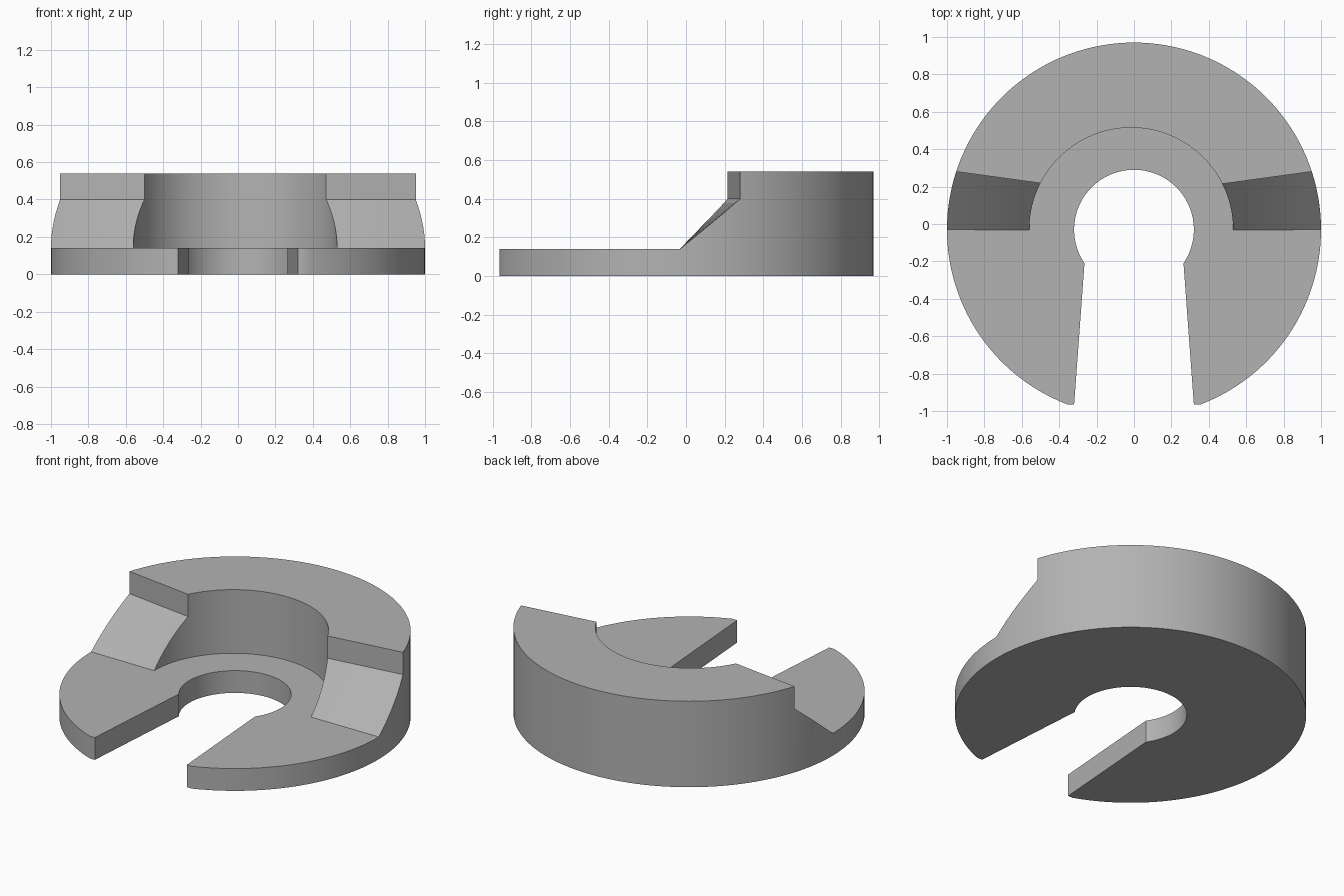
import bpy, bmesh, math
from mathutils import Vector

default = bpy.data.objects.get("Cube")
if default:
    bpy.data.objects.remove(default, do_unlink=True)

CY = -0.03        # shared centre of the round features
BASE, LEDGE, TOP = 0.14, 0.40, 0.54

grey = bpy.data.materials.new("plain_grey")
grey.use_nodes = True
grey.diffuse_color = (0.45, 0.45, 0.45, 1)
grey.node_tree.nodes["Principled BSDF"].inputs["Base Color"].default_value = (0.45, 0.45, 0.45, 1)


def arc(cx, r, a0, a1, n):
    angles = [a0 + (a1 - a0) * i / n for i in range(n + 1)]
    return [(cx + r * math.cos(a), CY + r * math.sin(a)) for a in angles]


def loft(name, sections):
    """Solid through matching closed sections, capped at both ends."""
    bm = bmesh.new()
    rings = [[bm.verts.new(p) for p in s] for s in sections]
    n = len(rings[0])
    for a, b in zip(rings, rings[1:]):
        for i in range(n):
            j = (i + 1) % n
            bm.faces.new((a[i], a[j], b[j], b[i]))
    bm.faces.new(rings[0][::-1])
    bm.faces.new(rings[-1])
    bmesh.ops.recalc_face_normals(bm, faces=bm.faces)
    mesh = bpy.data.meshes.new(name)
    bm.to_mesh(mesh)
    bm.free()
    mesh.materials.append(grey)
    obj = bpy.data.objects.new(name, mesh)
    bpy.context.collection.objects.link(obj)
    return obj


def extrude(name, outline, z0, z1):
    return loft(name, [[(x, y, z) for x, y in outline] for z in (z0, z1)])


# Slotted round body: outer arc, then back round the central hole
start = math.asin(-0.935)
outer = arc(0, 1.0, start, math.pi - start, 128)
hole_start = math.atan2(-0.18, 0.265)
hole = arc(0, 0.32, math.pi - hole_start, hole_start, 72)
outline = outer + [(-0.32, -0.965)] + hole + [(0.32, -0.965)]
body = extrude("slotted_collar", outline, 0, TOP)

# Round recess, slightly offset to one side
recess = extrude("recess_cutter", arc(-0.015, 0.545, 0, math.tau, 128)[:-1], BASE, 0.8)

# Front relief with sloping ramps whose upper edge sweeps back outward
sections = []
for i in range(-12, 13):
    x = i / 10
    foot = CY - 0.005 * (1 - abs(x))
    head = 0.15 + 0.137 * abs(x)
    sections.append([(x, -1.5, BASE), (x, foot, BASE), (x, head, LEDGE),
                     (x, head, 0.8), (x, -1.5, 0.8)])
relief = loft("relief_cutter", sections)

for cutter in (recess, relief):
    cut = body.modifiers.new(cutter.name, "BOOLEAN")
    cut.operation = "DIFFERENCE"
    cut.solver = "EXACT"
    cut.object = cutter

# Apply the cuts, then drop the cutters
bpy.context.view_layer.update()
evaluated = body.evaluated_get(bpy.context.evaluated_depsgraph_get())
mesh = bpy.data.meshes.new_from_object(evaluated)
body.modifiers.clear()
body.data = mesh
for cutter in (recess, relief):
    bpy.data.objects.remove(cutter, do_unlink=True)

# Merge flat regions and soften the round walls
bm = bmesh.new()
bm.from_mesh(mesh)
bmesh.ops.remove_doubles(bm, verts=bm.verts, dist=0.0001)
bmesh.ops.dissolve_limit(bm, angle_limit=0.002, verts=bm.verts, edges=bm.edges)
bm.to_mesh(mesh)
bm.free()
bpy.ops.object.select_all(action="DESELECT")
body.select_set(True)
bpy.context.view_layer.objects.active = body
bpy.ops.object.shade_smooth_by_angle(angle=math.radians(25))
